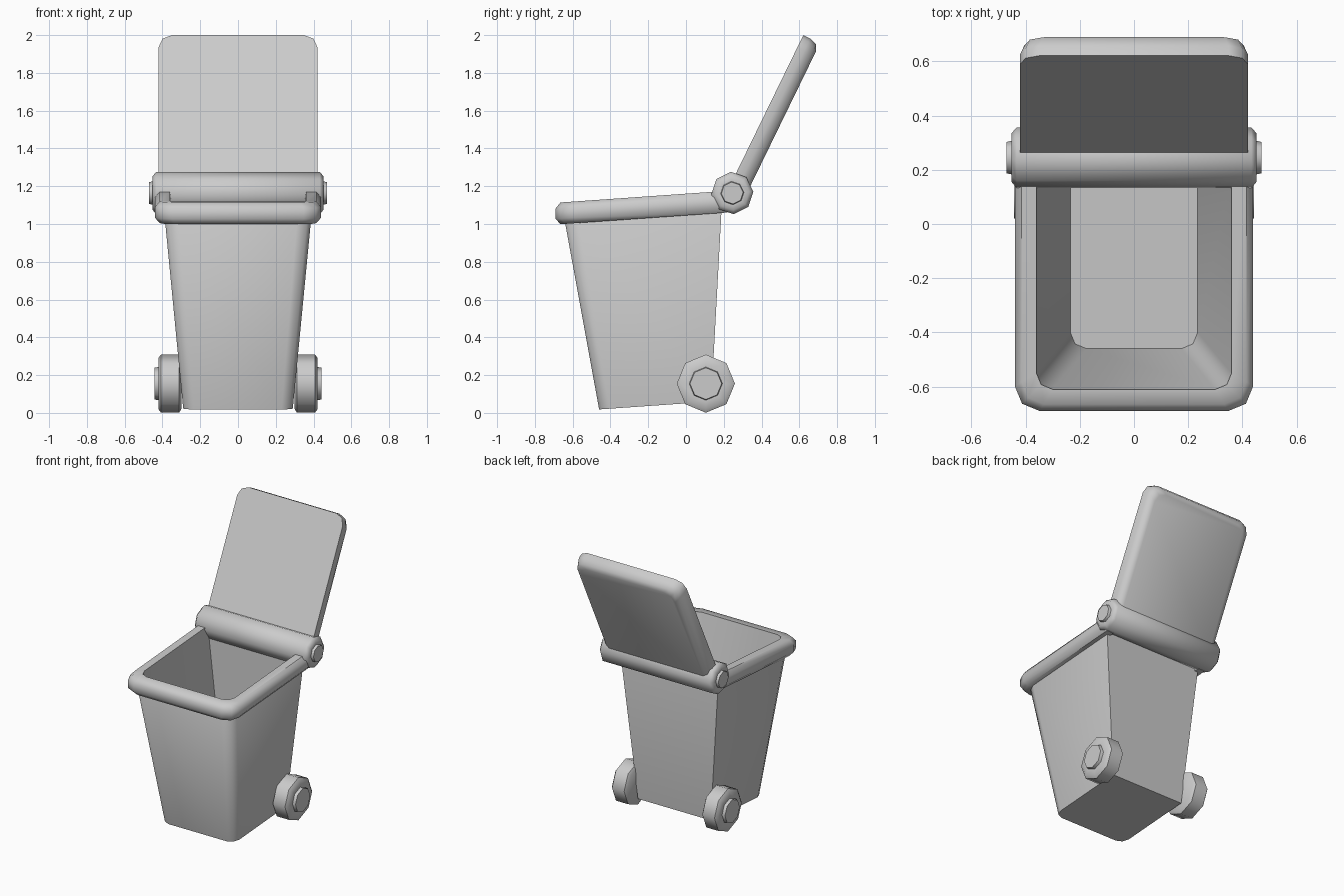
import bpy, bmesh, math
from mathutils import Vector

if "Cube" in bpy.data.objects:
    bpy.data.objects.remove(bpy.data.objects["Cube"])

SLOPE = 0.07  # the bin leans, so its rim and base rise towards the back


def loft(name, rings, angle=50):
    """Skin closed rings of equal length and cap both ends."""
    bm = bmesh.new()
    vs = [[bm.verts.new(p) for p in ring] for ring in rings]
    n = len(vs[0])
    for a, b in zip(vs, vs[1:]):
        for i in range(n):
            j = (i + 1) % n
            bm.faces.new((a[i], a[j], b[j], b[i]))
    bm.faces.new(vs[0][::-1])
    bm.faces.new(vs[-1])
    bmesh.ops.recalc_face_normals(bm, faces=bm.faces)
    mesh = bpy.data.meshes.new(name)
    bm.to_mesh(mesh)
    bm.free()
    ob = bpy.data.objects.new(name, mesh)
    bpy.context.collection.objects.link(ob)
    bpy.ops.object.select_all(action='DESELECT')
    bpy.context.view_layer.objects.active = ob
    ob.select_set(True)
    bpy.ops.object.shade_smooth_by_angle(angle=math.radians(angle))
    return ob


def outline(w, front, back, r, seg=2):
    """Square-backed outline with rounded front corners."""
    arc = [(w - r + r * math.cos(t), front + r - r * math.sin(t))
           for t in (math.pi / 2 * i / seg for i in range(seg + 1))]
    right = [(w, back)] + arc
    return right + [(-x, y) for x, y in reversed(right)]


def tilted(pts, z):
    return [(x, y, z + SLOPE * (y + 0.65)) for x, y in pts]


def lathe(name, profile, y, z, turn=0, side=1):
    """Eight-sided turning about the x axis from (x, radius) pairs."""
    angs = [math.radians(turn + 45 * i) for i in range(8)]
    return loft(name, [[(side * x, y + r * math.cos(a), z + r * math.sin(a))
                        for a in angs] for x, r in profile])


# Hollow tapered body: outer base, outer top, inner top, inner floor
loft("bin_body", [
    tilted(outline(0.29, -0.46, 0.133, 0.06), 0.005),
    tilted(outline(0.39, -0.648, 0.19, 0.075), 1.05),
    tilted(outline(0.36, -0.61, 0.172, 0.06), 1.11),
    tilted(outline(0.235, -0.46, 0.14, 0.06), 0.23)])

# Rounded rim on three sides
section = [(0, 0), (0.055, 0), (0.08, 0.03), (0.08, 0.085), (0.055, 0.115), (0, 0.115)]
loops = [tilted(outline(0.36 + o, -0.61 - o, 0.22, 0.06 + 0.4 * o), 1.0 + h)
         for o, h in section]
loft("rim", list(zip(*loops)))

# Hinge barrel with end caps
half = [(0.433, 0.112), (0.452, 0.09), (0.452, 0.062), (0.47, 0.058)]
lathe("hinge", [(-x, r) for x, r in reversed(half)] + half, 0.245, 1.164, 4)

# Open lid, flat inside and rounded outside
centre = Vector((0, 0.245, 1.164))
up, out = Vector((0, 0.438, 0.899)), Vector((0, 0.899, -0.438))
loft("lid", [[centre + Vector((x, 0, 0)) - up * y + out * d
              for x, y in outline(0.42 - i, -0.916 + i, 0, 0.07)]
             for d, i in [(-0.028, 0), (0.012, 0), (0.055, 0.015), (0.07, 0.045)]])

# Wheels with hub caps
for side, label in ((1, "right"), (-1, "left")):
    lathe(label + "_wheel",
          [(0.3, 0.135), (0.312, 0.154), (0.408, 0.154), (0.422, 0.134),
           (0.422, 0.088), (0.443, 0.084)], 0.105, 0.155, 0, side)
